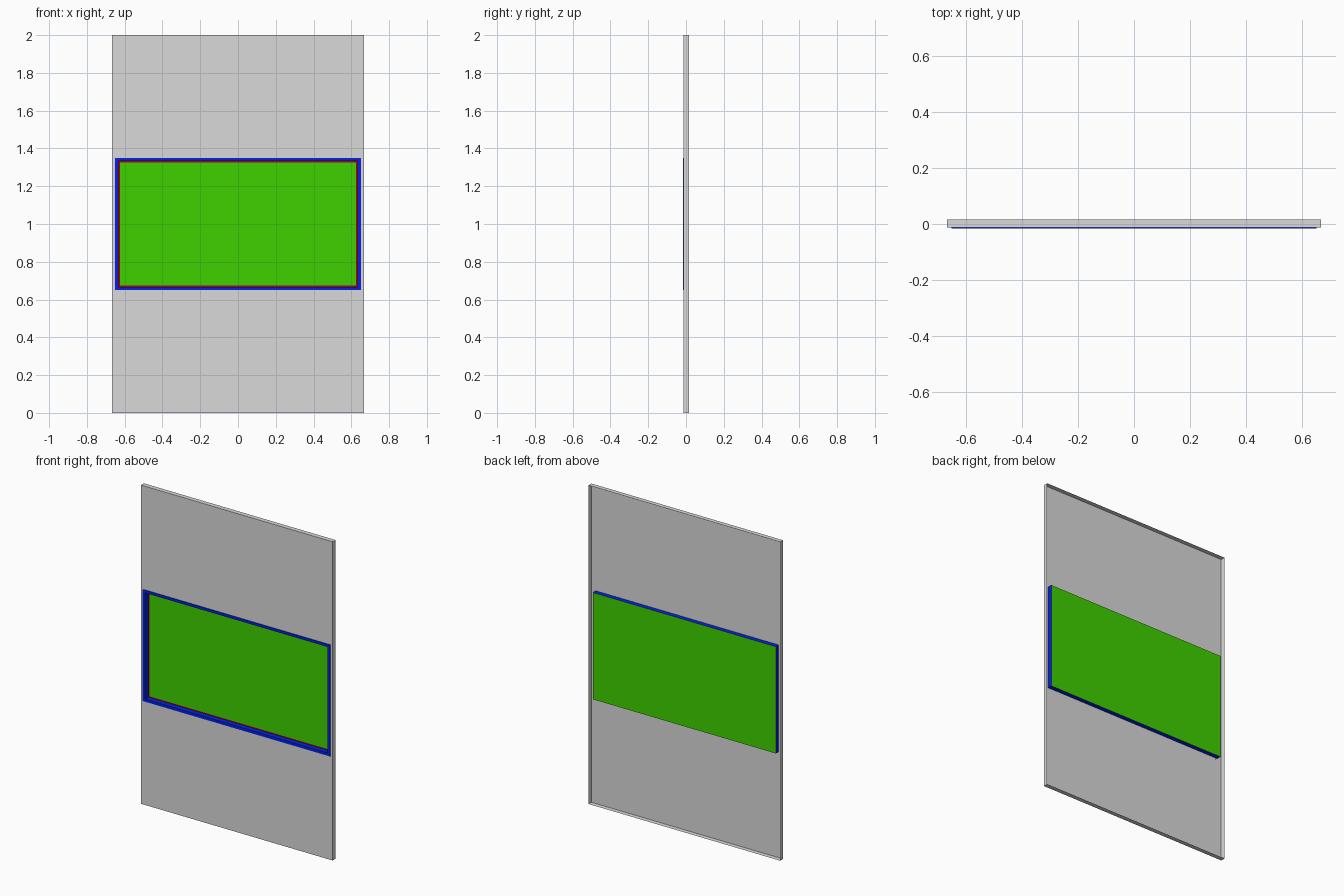
import bpy
import bmesh

cube = bpy.data.objects.get("Cube")
if cube:
    bpy.data.objects.remove(cube, do_unlink=True)


def material(name, rgb):
    mat = bpy.data.materials.new(name)
    mat.use_nodes = True
    color = (*rgb, 1.0)
    mat.diffuse_color = color
    mat.node_tree.nodes["Principled BSDF"].inputs["Base Color"].default_value = color
    return mat


GREY = material("panel grey", (0.7, 0.7, 0.7))
BLUE = material("frame blue", (0.001, 0.015, 0.78))
RED = material("inner border red", (0.42, 0.0, 0.0))
GREEN = material("screen green", (0.05, 0.64, 0.0))


def shell(name, mat, loops, cap=False):
    """Join rectangular loops (half width, half height, y) into a sheet."""
    bm = bmesh.new()
    rings = []
    for hx, hz, y in loops:
        corners = ((-hx, -hz), (hx, -hz), (hx, hz), (-hx, hz))
        rings.append([bm.verts.new((x, y, 1 + z)) for x, z in corners])
    for a, b in zip(rings, rings[1:]):
        for i in range(4):
            j = (i + 1) % 4
            bm.faces.new((a[i], a[j], b[j], b[i]))
    if cap:
        bm.faces.new(rings[-1])
    mesh = bpy.data.meshes.new(name)
    bm.to_mesh(mesh)
    bm.free()
    mesh.materials.append(mat)
    obj = bpy.data.objects.new(name, mesh)
    bpy.context.collection.objects.link(obj)
    return obj


LIP, FRONT, FLOOR, BACK = -0.0165, -0.0125, 0.0155, 0.0165
edge = (0.666, 1.0)
lip = (0.65, 0.35)
hole = (0.635, 0.335)
inner = (0.633, 0.333)
screen = (0.626, 0.326)

# Panel: front sheet with an opening, and a rim folded backwards
shell("panel", GREY, [(*edge, BACK), (*edge, FRONT), (*hole, FRONT)])

# Raised frame with recess walls inside and box walls behind
shell("recess_frame", BLUE, [(*hole, BACK), (*hole, FRONT), (*lip, FRONT),
                             (*lip, LIP), (*inner, LIP), (*inner, FLOOR)])

# Recess floor: thin border around the screen
shell("inner_border", RED, [(*inner, FLOOR), (*screen, FLOOR)])
shell("screen", GREEN, [(*screen, FLOOR)], cap=True)

# Back of the recess box
back = shell("screen_back", GREEN, [(*hole, BACK)], cap=True)
back.data.flip_normals()
